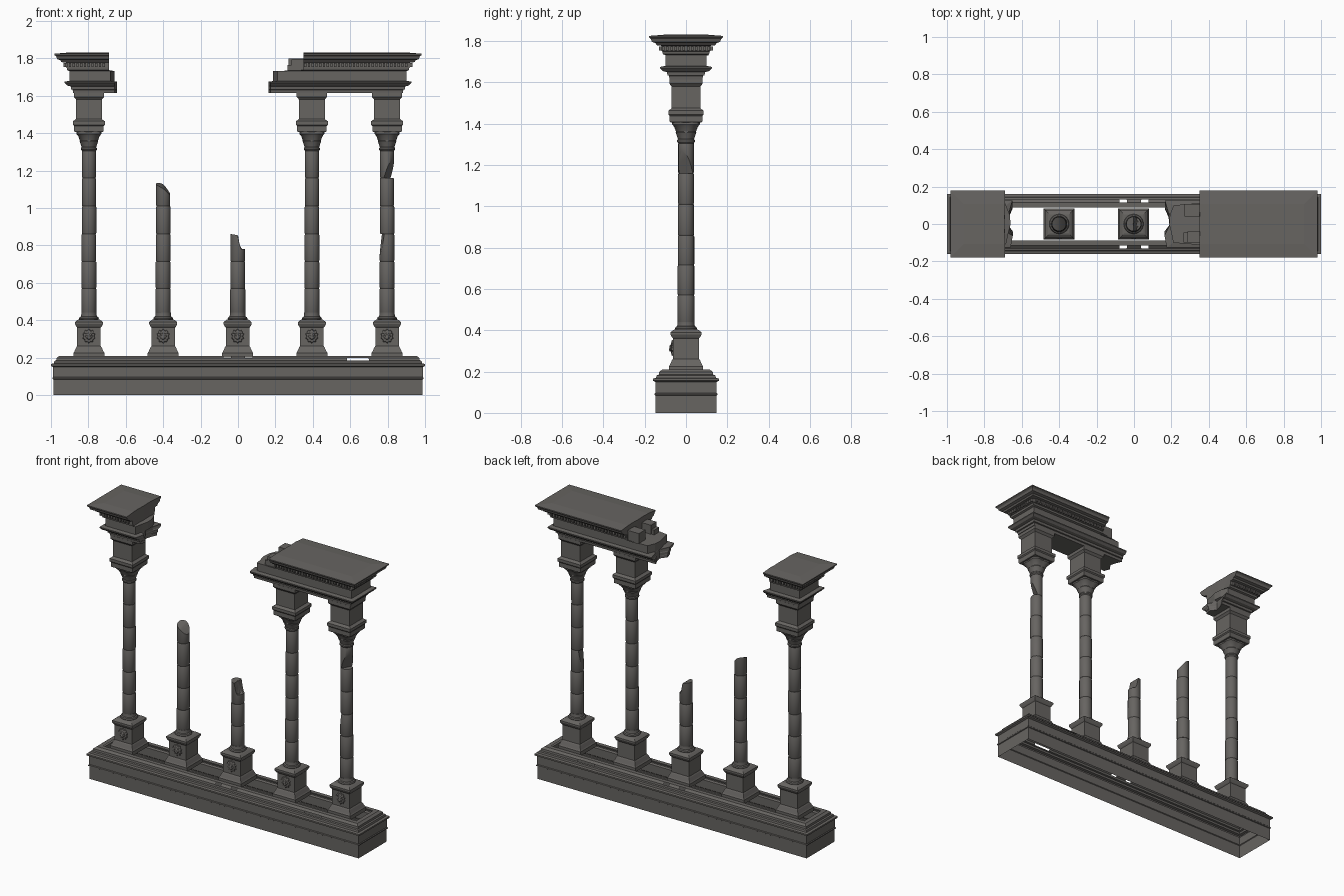
import bpy, bmesh, math, random
from mathutils import Vector

if "Cube" in bpy.data.objects:
    bpy.data.objects.remove(bpy.data.objects["Cube"])

random.seed(4)
stone = bpy.data.materials.new("weathered_stone")
stone.diffuse_color = (0.135, 0.128, 0.12, 1)
stone.use_nodes = True
stone.node_tree.nodes["Principled BSDF"].inputs["Base Color"].default_value = stone.diffuse_color
COLUMNS = [-0.797, -0.4, -0.002, 0.395, 0.797]


def finish(name, bm, smooth=True):
    bmesh.ops.recalc_face_normals(bm, faces=bm.faces[:])
    me = bpy.data.meshes.new(name)
    bm.to_mesh(me)
    bm.free()
    me.materials.append(stone)
    if smooth:
        for p in me.polygons:
            p.use_smooth = True
        me.set_sharp_from_angle(angle=math.radians(32))
    ob = bpy.data.objects.new(name, me)
    bpy.context.collection.objects.link(ob)
    return ob


def loft(bm, rings, caps=True):
    vs = [[bm.verts.new(p) for p in r] for r in rings]
    n = len(vs[0])
    for a, b in zip(vs, vs[1:]):
        for i in range(n):
            j = (i + 1) % n
            bm.faces.new((a[i], a[j], b[j], b[i]))
    if caps:
        bm.faces.new(vs[0][::-1])
        bm.faces.new(vs[-1])


def circle(x, y, r, z, n=24, lobes=0.0):
    # z may be a function of the point; lobes push the ring out at the corners
    pts = []
    for i in range(n):
        a = 2 * math.pi * i / n
        rr = r * (1 - lobes * math.cos(4 * a))
        dx, dy = rr * math.cos(a), rr * math.sin(a)
        pts.append((x + dx, y + dy, z(dx, dy) if callable(z) else z))
    return pts


def square(x, d, z):
    return [(x - d, -d, z), (x + d, -d, z), (x + d, d, z), (x - d, d, z)]


def box(bm, x0, x1, y0, y1, z0, z1):
    loft(bm, [[(x0, y0, z), (x1, y0, z), (x1, y1, z), (x0, y1, z)] for z in (z0, z1)])


# Plinth: hollow moulded shell, long sides segmented so chips can be removed
def plinth_ring(d, z):
    e, n = 0.84 + d, 50
    xs = [-e + 2 * e * i / n for i in range(n + 1)]
    return [(x, -d, z) for x in xs] + [(x, d, z) for x in reversed(xs)]


bm = bmesh.new()
loft(bm, [plinth_ring(d, z) for d, z in [
    (.147, 0), (.147, .083), (.152, .086), (.152, .092), (.148, .096), (.148, .15), (.16, .156),
    (.16, .166), (.145, .17), (.142, .182), (.132, .185), (.13, .198), (.115, .21), (.087, .21)]], False)
chips = []
for f in bm.faces:
    c = f.calc_center_median()
    gap = 0.6 < c.x < 0.69 and 0.184 < c.z < 0.2
    crack = (-0.08 < c.x < -0.04 or 0.02 < c.x < 0.06) and 0.2 < c.z < 0.208
    if gap or crack:
        chips.append(f)
bmesh.ops.delete(bm, geom=chips, context='FACES')
finish("plinth", bm, False)


# Pedestals with a carved mask on the front
def pedestal(x):
    bm = bmesh.new()
    loft(bm, [square(x, d, z) for d, z in [
        (.083, .2), (.083, .225), (.078, .232), (.068, .255), (.063, .262), (.063, .36),
        (.068, .366), (.075, .38), (.075, .39), (.06, .402), (.052, .405)]])
    finish("pedestal", bm, False)
    bm = bmesh.new()
    mane = [[], [], []]
    for i in range(20):
        a = 2 * math.pi * i / 20
        for ring, (k, y) in zip(mane, [(1, -.062), (.9, -.069), (.5, -.073)]):
            r = k * (0.04 if i % 2 else 0.032)
            ring.append((x + .9 * r * math.cos(a), y, .315 + r * math.sin(a)))
    loft(bm, mane)
    # face, snout, ears and brows
    for dx, dz, y, r in [(0, 0, -.068, .02), (0, -.008, -.076, .01), (-.018, .02, -.068, .008),
                         (.018, .02, -.068, .008), (-.008, .008, -.076, .006), (.008, .008, -.076, .006)]:
        s = bmesh.ops.create_icosphere(bm, subdivisions=2, radius=r)["verts"]
        for v in s:
            v.co = Vector((x + dx + v.co.x, y + v.co.y * .6, .315 + dz + v.co.z))
    finish("carved_mask", bm)


# Shaft drums, the top drum may be broken by a height function
def shaft(x, joints, broken=None, chip=None):
    bm = bmesh.new()
    loft(bm, [circle(x, 0, r, z) for r, z in [
        (.05, .4), (.053, .408), (.05, .416), (.043, .42), (.041, .43), (.041, .44)]])
    finish("shaft_base", bm)
    for k, (z0, z1) in enumerate(zip(joints, joints[1:])):
        bm = bmesh.new()
        r = .0405 - .0006 * k
        ox, oy = x + random.uniform(-.001, .001), random.uniform(-.001, .001)
        rings = [circle(ox, oy, r * .93, z0), circle(ox, oy, r, z0 + .006)]
        if broken and k == len(joints) - 2:
            rings += [circle(ox, oy, r * f, broken) for f in (1, .7, .4, .1)]
        else:
            rings += [circle(ox, oy, r, z1 - .006), circle(ox, oy, r * .93, z1)]
        loft(bm, rings)
        if chip and k in chip:
            co, no = chip[k]
            cut = bmesh.ops.bisect_plane(bm, geom=bm.verts[:] + bm.edges[:] + bm.faces[:],
                                         plane_co=(x + co[0], co[1], co[2]), plane_no=no, clear_outer=True)
            edges = [e for e in cut["geom_cut"] if isinstance(e, bmesh.types.BMEdge)]
            bmesh.ops.holes_fill(bm, edges=edges)
        finish("shaft_drum", bm)


# Leafy bell capital and the square block above it
def capital(x):
    bm = bmesh.new()
    loft(bm, [circle(x, 0, r, z, 32, l) for r, z, l in [
        (.037, 1.305, 0), (.043, 1.312, 0), (.043, 1.32, 0), (.039, 1.325, 0), (.046, 1.345, .02),
        (.052, 1.358, .04), (.051, 1.362, .04), (.062, 1.385, .09), (.073, 1.397, .13), (.073, 1.408, .15)]])
    finish("bell_capital", bm)
    bm = bmesh.new()
    loft(bm, [square(x, d, z) for d, z in [
        (.076, 1.407), (.079, 1.412), (.079, 1.438), (.085, 1.445), (.085, 1.464), (.076, 1.47),
        (.069, 1.476), (.069, 1.58), (.074, 1.586), (.081, 1.594), (.081, 1.617)]])
    finish("impost_block", bm, False)


FULL = [.435, .57, .715, .86, 1.01, 1.16, 1.31]
for i, x in enumerate(COLUMNS):
    pedestal(x)
    if i == 1:
        shaft(x, FULL[:6], lambda dx, dy: 1.115 - .6 * dx - .3 * max(0, dx) + .3 * dy - 6 * dx * dx)
    elif i == 2:
        shaft(x, FULL[:4], lambda dx, dy: .86 - .2 * max(0, dx + .03) if dx < .002
              else max(.78, .85 - 4.5 * dx))
    else:
        dents = {2: ((-.031, 0, .8), (-1, -.2, .15)), 5: ((.026, -.01, 1.24), (.9, -.5, -.35))}
        shaft(x, FULL, chip=dents if i == 4 else None)
        capital(x)


# Entablature: moulded rings around the outer end, ragged at the broken inner end
ENTAB = [(.08, 1.615, 0), (.082, 1.632, 0), (.09, 1.634, 0), (.092, 1.65, 0), (.112, 1.655, 0),
         (.125, 1.668, 0), (.125, 1.675, 0), (.1, 1.68, 1), (.1, 1.732, 1), (.112, 1.737, 2),
         (.114, 1.75, 2), (.118, 1.752, 2), (.118, 1.777, 2), (.142, 1.78, 2), (.148, 1.79, 2),
         (.165, 1.796, 2), (.17, 1.81, 2), (.18, 1.818, 2), (.18, 1.825, 2), (.106, 1.831, 2)]
JAGS = [[0, -.012, .018, .008, -.01], [.01, 0, -.012, -.008, .012], [0, .002, 0, .002, 0]]


def entablature(side, breaks):
    bm = bmesh.new()
    rings = []
    for d, z, layer in ENTAB:
        outer = side * (.802 + d)
        ring = [(outer, d, z), (outer, -d, z)]
        for t, jag in zip((-1, -.5, 0, .5, 1), JAGS[layer]):
            ring.append((breaks[layer] + side * jag, d * t, z))
        rings.append(ring)
    loft(bm, rings)
    finish("entablature", bm, False)
    # dentil row on the front, back and outer end
    bm = bmesh.new()
    lo, hi = sorted((breaks[2], side * .928))
    for i in range(int((hi - lo) / .02)):
        x = lo + .004 + .02 * i
        for s in (-1, 1):
            y0, y1 = sorted((s * .11, s * .13))
            box(bm, x, x + .012, y0, y1, 1.754, 1.774)
    e0, e1 = sorted((side * .91, side * .932))
    for i in range(12):
        y = -.116 + .02 * i
        box(bm, e0, e1, y, y + .012, 1.754, 1.774)
    finish("dentils", bm, False)


entablature(-1, (-.66, -.672, -.69))
entablature(1, (.175, .2, .35))

# Loose backing stones left beside the broken cornice
bm = bmesh.new()
box(bm, .27, .36, .04, .108, 1.73, 1.8)
box(bm, .285, .36, -.1, -.04, 1.73, 1.795)
box(bm, .265, .36, -.098, -.045, 1.73, 1.765)
finish("backing_stones", bm, False)
